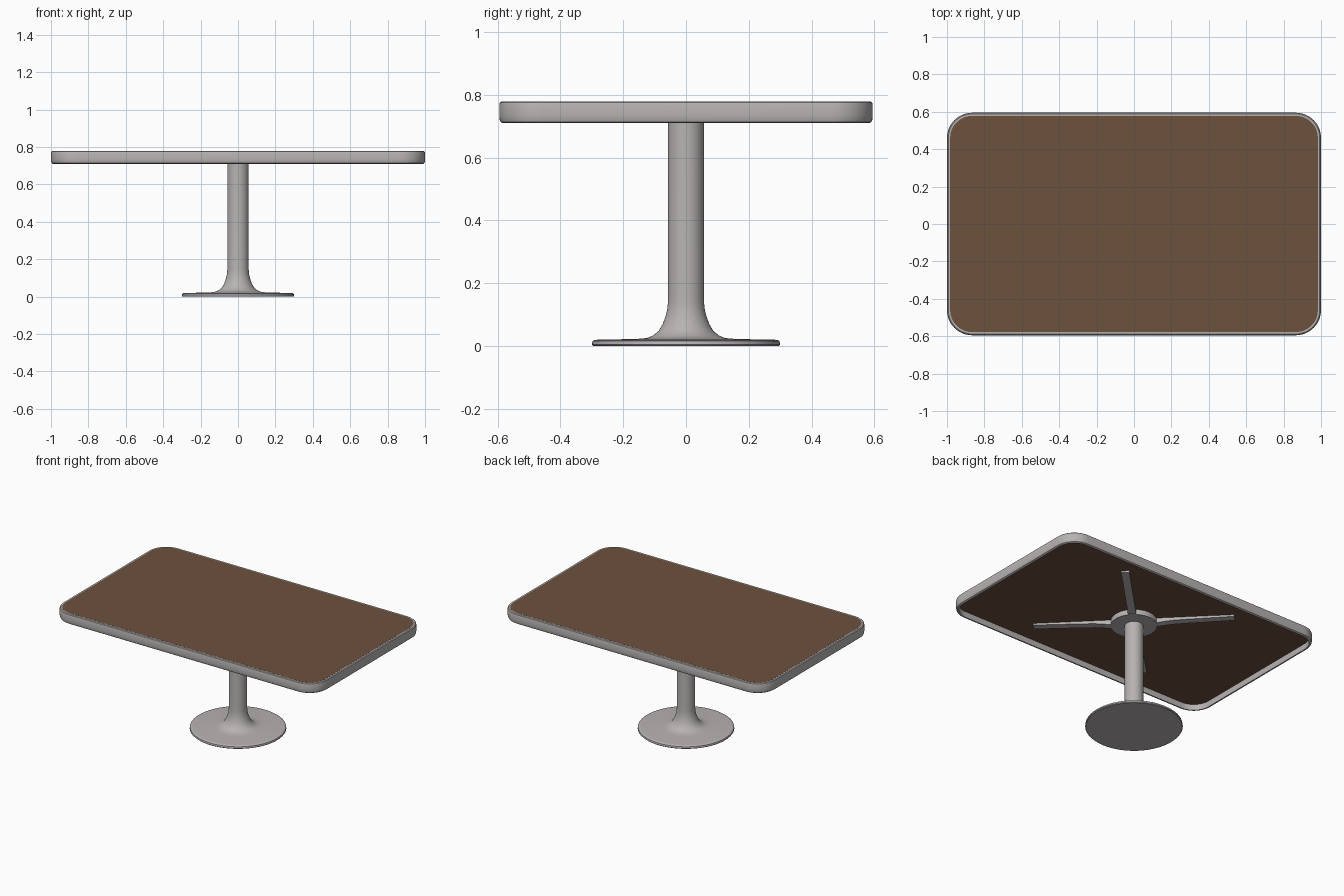
import bpy, bmesh, math
from mathutils import Matrix

if "Cube" in bpy.data.objects:
    bpy.data.objects.remove(bpy.data.objects["Cube"])


def material(name, rgb):
    m = bpy.data.materials.new(name)
    m.diffuse_color = (*rgb, 1)
    m.use_nodes = True
    m.node_tree.nodes["Principled BSDF"].inputs["Base Color"].default_value = m.diffuse_color
    return m


metal = material("warm grey metal", (0.48, 0.45, 0.45))
wood = material("brown wood", (0.15, 0.083, 0.048))


def finish(name, bm, mat, angle=35):
    bmesh.ops.recalc_face_normals(bm, faces=bm.faces[:])
    me = bpy.data.meshes.new(name)
    bm.to_mesh(me)
    bm.free()
    me.materials.append(mat)
    ob = bpy.data.objects.new(name, me)
    bpy.context.collection.objects.link(ob)
    bpy.ops.object.select_all(action='DESELECT')
    ob.select_set(True)
    bpy.context.view_layer.objects.active = ob
    bpy.ops.object.shade_smooth_by_angle(angle=math.radians(angle))
    return ob


def rounded_rect(off, z, hx=1.0, hy=0.595, r=0.135, n=12):
    pts = []
    for k, (sx, sy) in enumerate([(1, 1), (-1, 1), (-1, -1), (1, -1)]):
        for i in range(n + 1):
            a = math.pi / 2 * (k + i / n)
            pts.append((sx * (hx - r) + (r - off) * math.cos(a),
                        sy * (hy - r) + (r - off) * math.sin(a), z))
    return pts


def circle(r, z, n=64):
    return [(r * math.cos(2 * math.pi * i / n), r * math.sin(2 * math.pi * i / n), z)
            for i in range(n)]


def loft(name, loops, mat, closed=False):
    # bridge consecutive loops, then either close the ring or cap the ends
    bm = bmesh.new()
    rings = [[bm.verts.new(p) for p in loop] for loop in loops]
    pairs = list(zip(rings, rings[1:]))
    if closed:
        pairs.append((rings[-1], rings[0]))
    for a, b in pairs:
        for i in range(len(a)):
            j = (i + 1) % len(a)
            bm.faces.new((a[i], a[j], b[j], b[i]))
    if not closed:
        bm.faces.new(rings[0])
        bm.faces.new(rings[-1])
    return finish(name, bm, mat)


# table rim: hollow band with softened outer edges
rim = [(0.018, 0.71), (0.010, 0.71), (0.004, 0.714), (0.001, 0.722), (0, 0.735),
       (0, 0.768), (0.002, 0.775), (0.007, 0.779), (0.018, 0.779)]
loft("table_rim", [rounded_rect(o, z) for o, z in rim], metal, closed=True)

# wooden panel set in the rim
loft("table_panel", [rounded_rect(0.017, 0.75), rounded_rect(0.017, 0.7795)], wood)

# round foot flaring up into the column
foot = [(0.296, 0), (0.3, 0.004), (0.298, 0.015), (0.292, 0.019), (0.28, 0.02),
        (0.16, 0.022), (0.125, 0.025), (0.105, 0.033), (0.087, 0.048), (0.074, 0.07),
        (0.065, 0.095), (0.059, 0.12), (0.057, 0.15), (0.057, 0.73)]
loft("pedestal", [circle(r, z) for r, z in foot], metal)

# hub under the panel
loft("hub", [circle(0.143, 0.715), circle(0.143, 0.752)], metal)

# four diagonal support arms, tapering outward
side = [(0.10, 0.752), (0.10, 0.717), (0.15, 0.718), (0.19, 0.724), (0.24, 0.729),
        (0.32, 0.732), (0.62, 0.738), (0.62, 0.752)]
for k in range(4):
    bm = bmesh.new()
    a = [bm.verts.new((x, -0.025, z)) for x, z in side]
    b = [bm.verts.new((x, 0.025, z)) for x, z in side]
    bm.faces.new(a)
    bm.faces.new(b)
    for i in range(len(side)):
        j = (i + 1) % len(side)
        bm.faces.new((a[i], a[j], b[j], b[i]))
    bm.transform(Matrix.Rotation(math.pi / 4 + k * math.pi / 2, 4, 'Z'))
    finish(f"support_arm_{k + 1}", bm, metal)
